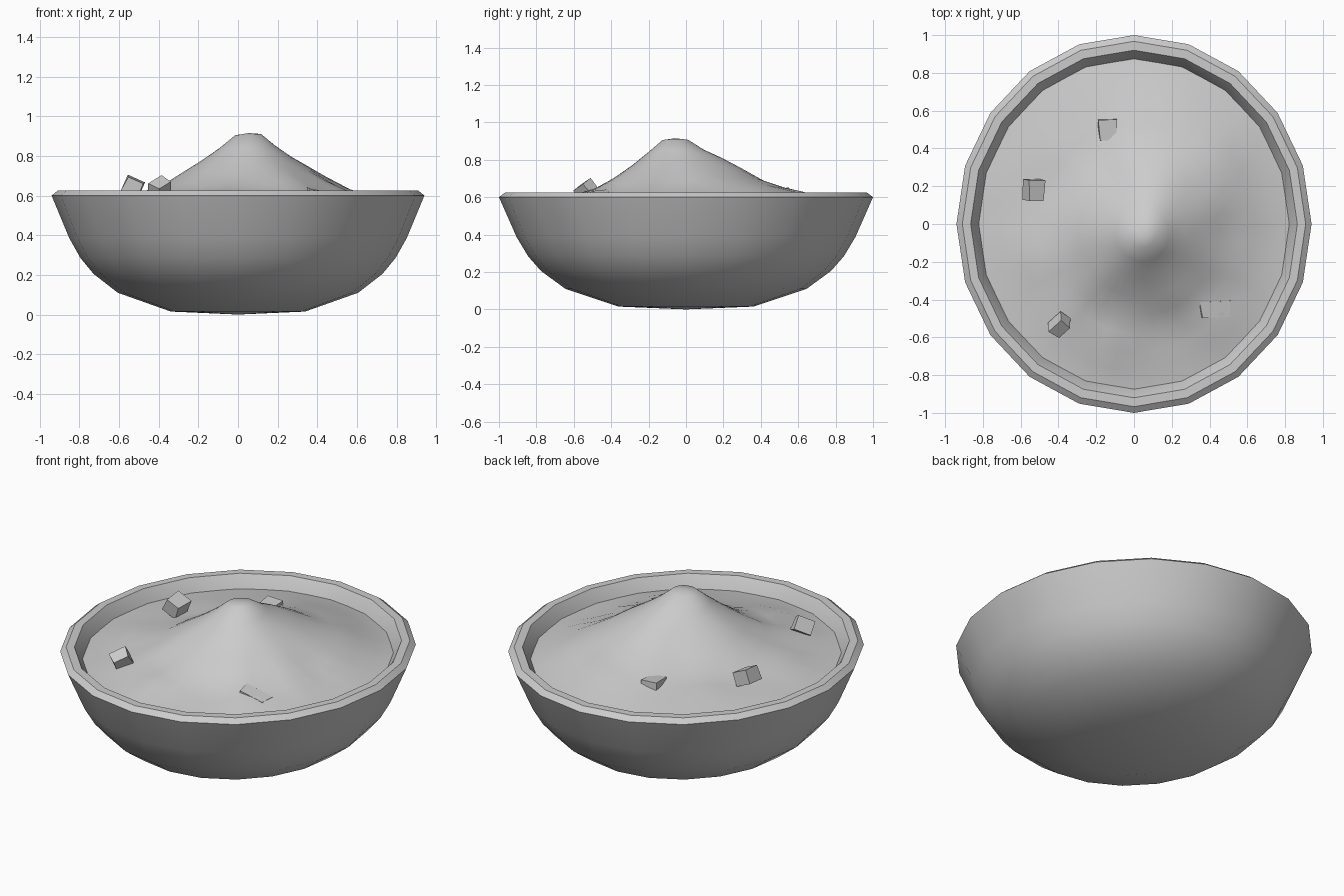
import bpy, bmesh, math
from mathutils import Matrix, Vector, Euler, noise

if "Cube" in bpy.data.objects:
    bpy.data.objects.remove(bpy.data.objects["Cube"])

SIDES, XS = 20, 0.94          # bowl sides, squash along x


def make_object(name, bm, angle=None):
    bmesh.ops.recalc_face_normals(bm, faces=bm.faces)
    mesh = bpy.data.meshes.new(name)
    bm.to_mesh(mesh)
    bm.free()
    ob = bpy.data.objects.new(name, mesh)
    bpy.context.collection.objects.link(ob)
    if angle:
        bpy.ops.object.select_all(action='DESELECT')
        ob.select_set(True)
        bpy.context.view_layer.objects.active = ob
        bpy.ops.object.shade_smooth_by_angle(angle=math.radians(angle))
    return ob


def skin(bm, rings):
    for a, b in zip(rings, rings[1:]):
        n = len(a)
        for i in range(n):
            j = (i + 1) % n
            bm.faces.new((a[i], a[j], b[j], b[i]))


def cap(bm, ring, point):
    c = bm.verts.new(point)
    for i in range(len(ring)):
        bm.faces.new((ring[i], ring[(i + 1) % len(ring)], c))


# Bowl: lathed profile (radius, height), from the base up and over the rim
profile = [(.36, .015), (.645, .11), (.775, .205), (.845, .285), (.905, .385),
           (1.0, .60), (.967, .625), (.92, .625), (.875, .555), (.83, .42),
           (.70, .24), (.40, .09)]
bm = bmesh.new()
rings = []
for r, z in profile:
    rings.append([bm.verts.new((XS * r * math.cos(math.tau * i / SIDES),
                                r * math.sin(math.tau * i / SIDES), z))
                  for i in range(SIDES)])
skin(bm, rings)
cap(bm, rings[0], (0, 0, 0))
cap(bm, rings[-1], (0, 0, .08))
# crease the base and rim edges by a sharp angle limit
make_object("bowl", bm, 28)

# Heap: spokes run from the peak out to the bowl wall
PEAK = Vector((.055, -.06))
SLOPE = [(0, .912), (.06, .912), (.15, .838), (.25, .765), (.40, .677),
         (.52, .622), (.66, .595), (1.3, .55)]


def heap_height(p):
    v = p - PEAK
    d = v.length
    a = math.atan2(v.y, v.x)
    ridge = max(0, math.cos(a - math.radians(68))) ** 3
    dip = max(0, math.cos(a - math.radians(-55))) ** 2
    d /= 1 + .33 * ridge * min(1, d / .25) - .06 * dip
    for (d0, z0), (d1, z1) in zip(SLOPE, SLOPE[1:]):
        if d <= d1:
            z = z0 + (z1 - z0) * (d - d0) / (d1 - d0)
            break
    lump = noise.noise(Vector((p.x * 4.5, p.y * 4.5, 3.7)))
    return z + .028 * lump * min(1, max(0, d - .1) / .3)


SPOKES = 40
bm = bmesh.new()
rings = []
for t in (.08, .17, .28, .40, .52, .64, .76, .88, 1):
    ring = []
    for i in range(SPOKES):
        a = math.tau * i / SPOKES
        p = PEAK.lerp(Vector((XS * .875 * math.cos(a), .875 * math.sin(a))), t)
        edge = max(0, (t - .76) / .24)
        z = heap_height(p) * (1 - edge) + .553 * edge
        ring.append(bm.verts.new((p.x, p.y, z)))
    rings.append(ring)
skin(bm, rings)
cap(bm, rings[0], (PEAK.x, PEAK.y, .915))
make_object("heap", bm, 60)

# Chunks: tapered blocks half sunk in the heap (centre, size, rotation in degrees)
chunks = [((-.14, .50, .60), (.10, .11, .09), (4, 3, 2)),
          ((-.53, .18, .645), (.095, .11, .08), (5, 24, 0)),
          ((-.395, -.535, .635), (.10, .07, .08), (28, -25, 42)),
          ((.42, -.45, .57), (.17, .085, .10), (4, 14, 3))]
for n, (loc, size, rot) in enumerate(chunks, 1):
    bm = bmesh.new()
    bmesh.ops.create_cube(bm, size=1)
    for v in bm.verts:
        if v.co.z > 0 and v.co.y < 0:
            v.co.x *= .85
    m = Euler([math.radians(r) for r in rot]).to_matrix().to_4x4()
    bm.transform(Matrix.Translation(loc) @ m @ Matrix.Diagonal((*size, 1)))
    make_object(f"chunk_{n}", bm)
